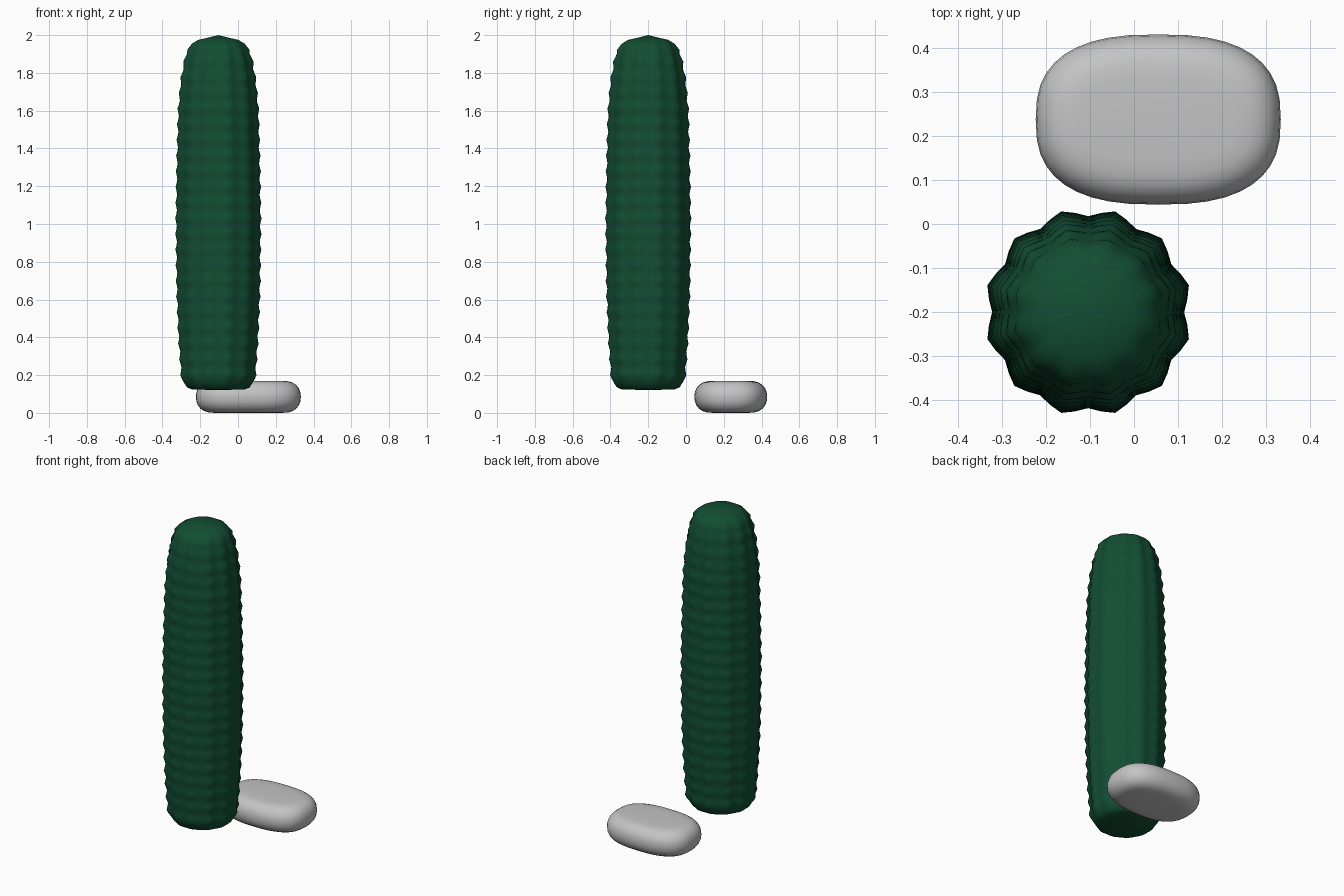
import bpy, bmesh, math

if "Cube" in bpy.data.objects:
    bpy.data.objects.remove(bpy.data.objects["Cube"])

def material(name, rgb):
    m = bpy.data.materials.new(name)
    m.diffuse_color = (*rgb, 1)
    m.use_nodes = True
    m.node_tree.nodes["Principled BSDF"].inputs["Base Color"].default_value = m.diffuse_color
    return m

def loft(name, rings, mat, bottom, top, angle):
    """Skin equal-length rings, closing both ends with a centre point."""
    bm = bmesh.new()
    rows = [[bm.verts.new(p) for p in ring] for ring in rings]
    n = len(rows[0])
    lo, hi = bm.verts.new(bottom), bm.verts.new(top)
    for a, b in zip(rows, rows[1:]):
        for i in range(n):
            j = (i + 1) % n
            bm.faces.new((a[i], a[j], b[j], b[i]))
    for i in range(n):
        j = (i + 1) % n
        bm.faces.new((lo, rows[0][j], rows[0][i]))
        bm.faces.new((hi, rows[-1][i], rows[-1][j]))
    for f in bm.faces:
        f.smooth = True
    me = bpy.data.meshes.new(name)
    bm.to_mesh(me)
    bm.free()
    me.materials.append(mat)
    ob = bpy.data.objects.new(name, me)
    bpy.context.collection.objects.link(ob)
    bpy.ops.object.select_all(action='DESELECT')
    bpy.context.view_layer.objects.active = ob
    ob.select_set(True)
    bpy.ops.object.shade_smooth_by_angle(angle=math.radians(angle))

green = material("dark green", (0.006, 0.075, 0.033))
grey = material("light grey", (0.55, 0.55, 0.55))

# cactus column: twelve ribs with rows of small bumps
CX, CY, RIBS, SEG = -0.104, -0.2, 12, 48
profile = [(0.125, 0.14), (0.135, 0.165), (0.16, 0.182), (0.2, 0.190), (0.4, 0.204),
           (0.65, 0.214), (1.0, 0.218), (1.3, 0.214), (1.6, 0.206), (1.75, 0.193),
           (1.85, 0.176), (1.92, 0.158), (1.955, 0.138), (1.975, 0.105), (1.985, 0.06)]

def radius(z):
    for (z0, r0), (z1, r1) in zip(profile, profile[1:]):
        if z <= z1:
            return r0 + (r1 - r0) * (z - z0) / (z1 - z0)
    return profile[-1][1]

ROW = 0.083
heights = [0.125, 0.135, 0.16]
heights += [0.18 + ROW / 4 * k for k in range(85)]
heights += [1.955, 1.968, 1.975, 1.985]
rings = []
for z in heights:
    wave = 0.5 + 0.5 * math.cos(2 * math.pi * (z - 0.2) / ROW)
    fade = 1 if 0.17 < z < 1.95 else 0.3
    ring = []
    for i in range(SEG):
        a = 2 * math.pi * i / SEG + math.radians(15)
        c = 0.5 + 0.5 * math.cos(RIBS * (a - math.radians(15)))
        r = radius(z) + fade * (0.008 * c + 0.011 * c * wave)
        ring.append((CX + r * math.cos(a), CY + r * math.sin(a), z))
    rings.append(ring)
loft("cactus_column", rings, green, (CX, CY, 0.12), (CX, CY, 2.0), 60)

# pebble: flat rounded stone behind the cactus
PX, PY = 0.055, 0.237
upper = [(0.085, 0), (0.11, 0.003), (0.13, 0.011), (0.148, 0.025),
         (0.16, 0.043), (0.167, 0.065), (0.17, 0.1)]
layers = [(0.17 - z, d) for z, d in reversed(upper)] + upper[1:]

def power(v):
    return math.copysign(abs(v) ** (2 / 2.6), v)

stone = []
for z, d in layers:
    stone.append([(PX + (0.278 - d) * power(math.cos(t)),
                   PY + (0.193 - d) * power(math.sin(t)), z)
                  for t in (2 * math.pi * k / 40 for k in range(40))])
loft("pebble", stone, grey, (PX, PY, 0), (PX, PY, 0.17), 60)
